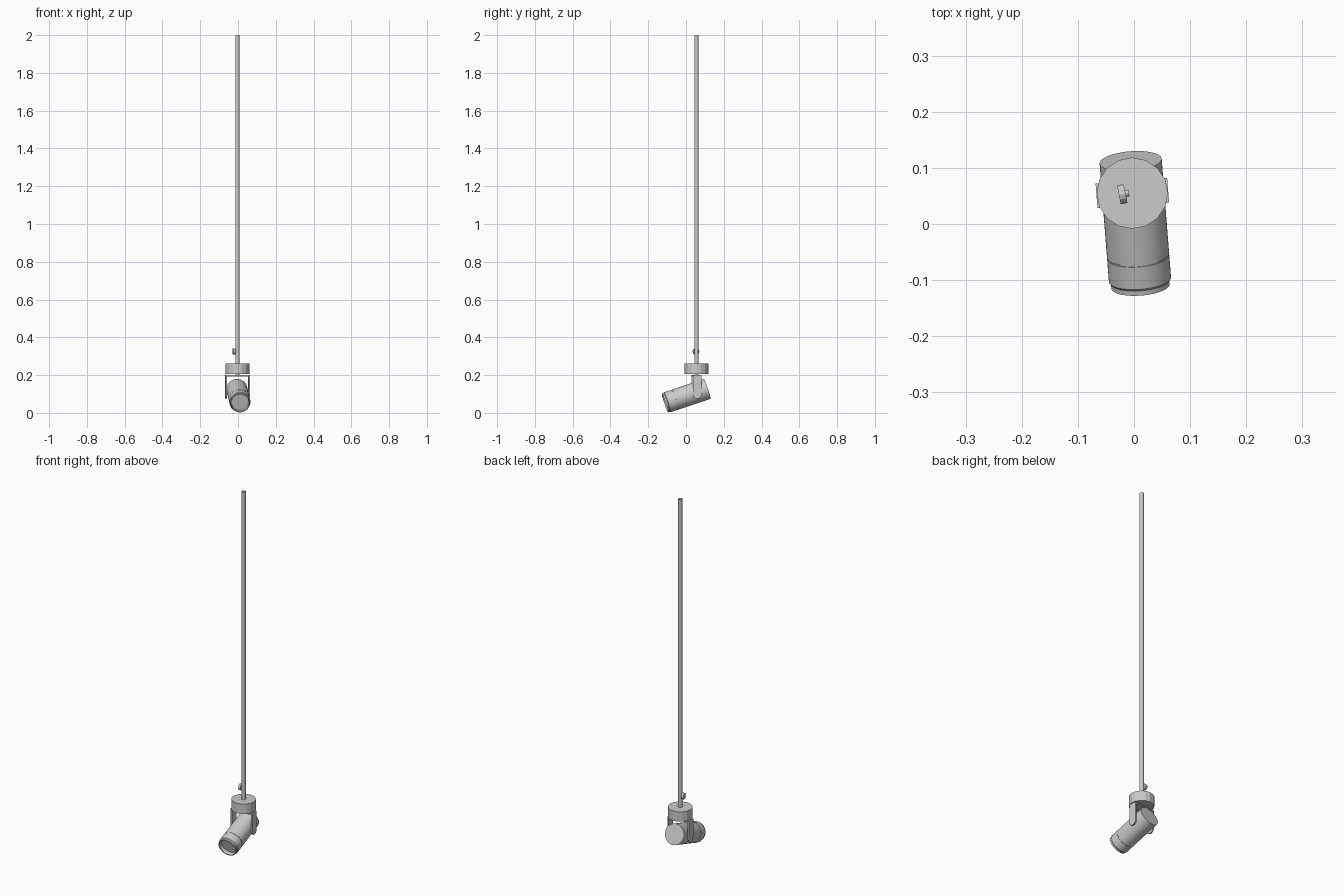
import bpy, bmesh, math
from mathutils import Vector, Matrix

if "Cube" in bpy.data.objects:
    bpy.data.objects.remove(bpy.data.objects["Cube"])

YAW = math.radians(4.5)
TILT = math.radians(18.5)
AXIS = Vector((-0.003, 0.055, 0))


def finish(name, bm, matrix, smooth=True):
    bm.normal_update()
    me = bpy.data.meshes.new(name)
    bm.to_mesh(me)
    bm.free()
    me.transform(matrix)
    ob = bpy.data.objects.new(name, me)
    bpy.context.collection.objects.link(ob)
    if smooth:
        bpy.ops.object.select_all(action='DESELECT')
        bpy.context.view_layer.objects.active = ob
        ob.select_set(True)
        bpy.ops.object.shade_smooth_by_angle(angle=math.radians(30))
    return ob


def lathe(name, profile, sides, matrix, caps=True, smooth=True):
    """Rings of (radius, height) about local z, optionally closed at both ends."""
    bm = bmesh.new()
    rings = [[bm.verts.new((r * math.cos(2 * math.pi * i / sides),
                            r * math.sin(2 * math.pi * i / sides), h))
              for i in range(sides)] for r, h in profile]
    for a, b in zip(rings, rings[1:]):
        for i in range(sides):
            j = (i + 1) % sides
            bm.faces.new((a[i], a[j], b[j], b[i]))
    if caps:
        bm.faces.new(rings[0][::-1])
        bm.faces.new(rings[-1])
    return finish(name, bm, matrix, smooth)


def along(origin, direction):
    return Matrix.Translation(origin) @ direction.to_track_quat('Z', 'Y').to_matrix().to_4x4()


def prism(name, outline, thickness, matrix):
    """Outline in local yz, extruded along x and centred."""
    bm = bmesh.new()
    f = bm.faces.new([bm.verts.new((-thickness / 2, y, z)) for y, z in outline])
    ext = bmesh.ops.extrude_face_region(bm, geom=[f])['geom']
    bmesh.ops.translate(bm, vec=(thickness, 0, 0),
                        verts=[v for v in ext if isinstance(v, bmesh.types.BMVert)])
    bmesh.ops.recalc_face_normals(bm, faces=bm.faces)
    return finish(name, bm, matrix)


# Long open suspension rod
lathe("suspension_rod", [(0.011, 0.2), (0.011, 2.0)], 16,
      Matrix.Translation(AXIS), caps=False)

# Faceted mounting cap
lathe("mounting_cap", [(0.0635, 0.205), (0.0635, 0.261)], 16,
      Matrix.Translation(AXIS), smooth=False)

# Swivel stub between cap and yoke
lathe("swivel_stub", [(0.01, 0.193), (0.01, 0.206)], 16, Matrix.Translation(AXIS))

# Yoke: flat bridge and two round-ended arms
yoke = Matrix.Translation(AXIS) @ Matrix.Rotation(YAW, 4, 'Z')
w, top, low = 0.022, 0.2, 0.097
prism("yoke_bridge", [(-w, top), (-w, top - 0.007), (w, top - 0.007), (w, top)], 0.128, yoke)
arm = [(w, top), (-w, top)] + [
    (w * math.cos(math.pi + math.pi * i / 12), low + w * math.sin(math.pi + math.pi * i / 12))
    for i in range(13)]
for side, name in ((-1, "left"), (1, "right")):
    prism("yoke_arm_" + name, arm, 0.007, yoke @ Matrix.Translation((side * 0.0605, 0, 0)))

# Lamp barrel with seam groove, stepped front lip and recessed lens
fwd = Vector((math.sin(YAW) * math.cos(TILT), -math.cos(YAW) * math.cos(TILT), -math.sin(TILT)))
L = 0.236
lathe("lamp_barrel",
      [(0.0555, 0), (0.0555, L - 0.058), (0.0535, L - 0.058), (0.0535, L - 0.055),
       (0.0555, L - 0.055), (0.0555, L - 0.013), (0.052, L - 0.009), (0.052, L),
       (0.047, L), (0.045, L - 0.018)],
      48, along(Vector((-0.006, 0.112, 0.127)), fwd))

# Small thumb screw on the rod
axis = Vector((-0.98, -0.2, 0)).normalized()
lathe("thumb_screw", [(0.006, -0.012), (0.006, -0.006), (0.017, -0.006), (0.017, 0.006)], 12,
      along(Vector((-0.021, 0.053, 0.325)), axis), smooth=False)
